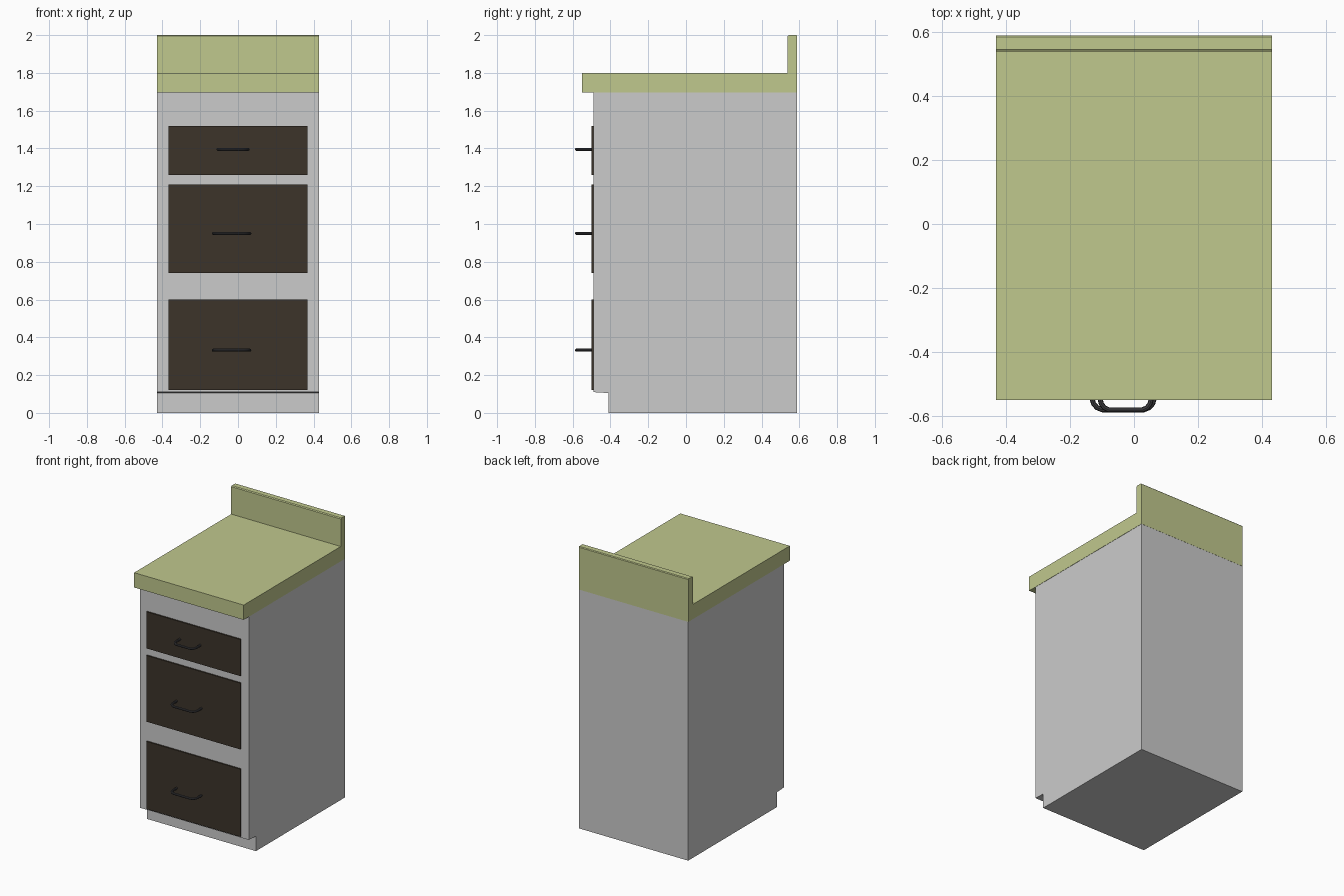
import bpy, bmesh
from mathutils import Vector

if "Cube" in bpy.data.objects:
    bpy.data.objects.remove(bpy.data.objects["Cube"])


def material(name, rgb):
    m = bpy.data.materials.new(name)
    m.diffuse_color = (*rgb, 1)
    m.use_nodes = True
    m.node_tree.nodes["Principled BSDF"].inputs["Base Color"].default_value = m.diffuse_color
    return m


GREEN = material("worktop_green", (0.53, 0.58, 0.27))
BROWN = material("drawer_brown", (0.045, 0.034, 0.023))
DARK = material("handle_dark", (0.05, 0.05, 0.055))


def add_object(name, bm, mat=None):
    bmesh.ops.recalc_face_normals(bm, faces=bm.faces)
    me = bpy.data.meshes.new(name)
    bm.to_mesh(me)
    bm.free()
    ob = bpy.data.objects.new(name, me)
    bpy.context.collection.objects.link(ob)
    if mat:
        me.materials.append(mat)
    return ob


def extrude_profile(name, yz, half_width, mat=None):
    """Side profile (y, z) swept across the full width in x."""
    bm = bmesh.new()
    face = bm.faces.new([bm.verts.new((-half_width, y, z)) for y, z in yz])
    new = bmesh.ops.extrude_face_region(bm, geom=[face])["geom"]
    bmesh.ops.translate(bm, vec=Vector((2 * half_width, 0, 0)),
                        verts=[v for v in new if isinstance(v, bmesh.types.BMVert)])
    return add_object(name, bm, mat)


def box(name, lo, hi, mat=None):
    bm = bmesh.new()
    bmesh.ops.create_cube(bm, size=1)
    for v in bm.verts:
        v.co = [lo[i] + (v.co[i] + 0.5) * (hi[i] - lo[i]) for i in range(3)]
    return add_object(name, bm, mat)


def handle(name, cx, z, half):
    """Bow pull: a tube following a mirrored, rounded path."""
    side = [(1, -0.495), (1, -0.545), (0.95, -0.561), (0.84, -0.573), (0.66, -0.58)]
    path = [(-s * half, y) for s, y in side] + [(s * half, y) for s, y in reversed(side)]
    cu = bpy.data.curves.new(name, 'CURVE')
    cu.dimensions = '3D'
    cu.bevel_depth = 0.008
    cu.bevel_resolution = 2
    cu.use_fill_caps = True
    sp = cu.splines.new('POLY')
    sp.points.add(len(path) - 1)
    for p, (x, y) in zip(sp.points, path):
        p.co = (cx + x, y, z, 1)
    cu.materials.append(DARK)
    ob = bpy.data.objects.new(name, cu)
    bpy.context.collection.objects.link(ob)
    bpy.ops.object.select_all(action='DESELECT')
    ob.select_set(True)
    bpy.context.view_layer.objects.active = ob
    bpy.ops.object.convert(target='MESH')
    bpy.ops.object.shade_smooth_by_angle()


# Cabinet body with recessed toe kick
extrude_profile("cabinet_body", [
    (-0.41, 0), (0.587, 0), (0.587, 1.695), (-0.49, 1.695),
    (-0.49, 0.11), (-0.41, 0.105)], 0.428)

# Worktop with upstand, top edges of the upstand slightly eased
extrude_profile("worktop", [
    (-0.55, 1.695), (0.588, 1.695), (0.588, 1.995), (0.583, 2.0),
    (0.545, 2.0), (0.538, 1.995), (0.538, 1.8), (-0.55, 1.8)], 0.43, GREEN)

# Drawer fronts and their handles: z range, handle centre x, z, half length
drawers = {
    "bottom": (0.12, 0.60, -0.034, 0.332, 0.097),
    "middle": (0.74, 1.21, -0.034, 0.95, 0.097),
    "top": (1.26, 1.52, -0.026, 1.395, 0.08),
}
for level, (z0, z1, hx, hz, half) in drawers.items():
    box(f"{level}_drawer_front", (-0.369, -0.50, z0), (0.368, -0.48, z1), BROWN)
    handle(f"{level}_drawer_handle", hx, hz, half)
